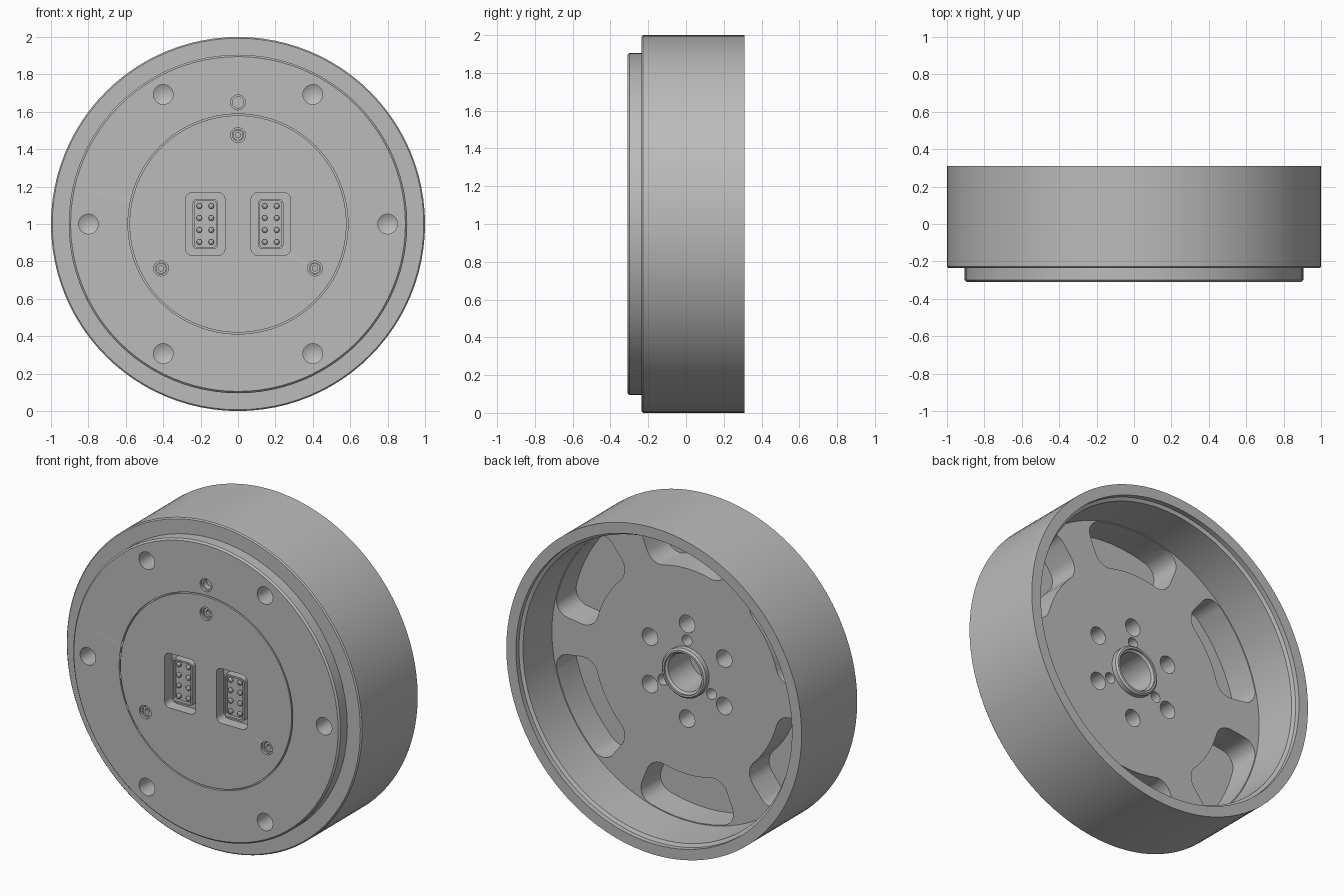
import bpy, bmesh
from math import sin, cos, pi, radians
from mathutils import Vector

if "Cube" in bpy.data.objects:
    bpy.data.objects.remove(bpy.data.objects["Cube"])

grey = bpy.data.materials.new("metal grey")
grey.use_nodes = True
COLOUR = (0.5, 0.5, 0.5, 1)
grey.diffuse_color = COLOUR
grey.node_tree.nodes["Principled BSDF"].inputs["Base Color"].default_value = COLOUR

FRONT, STEP, BACK, FLOOR = -0.31, -0.235, 0.31, -0.01


def lathe(bm, profile, centre=(0, 0), sides=24, closed=False):
    """Spin (radius, y) points about a y-parallel axis at centre (x, z - 1)."""
    c = Vector((centre[0], 0, 1 + centre[1]))
    verts = [bm.verts.new(c + Vector((r, y, 0))) for r, y in profile]
    pairs = list(zip(verts, verts[1:])) + ([(verts[-1], verts[0])] if closed else [])
    edges = [bm.edges.new(p) for p in pairs]
    spun = bmesh.ops.spin(bm, geom=verts + edges, cent=c, axis=(0, 1, 0),
                          angle=2 * pi, steps=sides, use_duplicate=False)
    bmesh.ops.remove_doubles(bm, verts=bm.verts, dist=1e-5)


def prism(bm, outline, y0, y1):
    """Extrude an (x, z - 1) outline from y0 to y1."""
    face = bm.faces.new([bm.verts.new((x, y0, 1 + z)) for x, z in outline])
    out = bmesh.ops.extrude_face_region(bm, geom=[face])["geom"]
    moved = [v for v in out if isinstance(v, bmesh.types.BMVert)]
    bmesh.ops.translate(bm, verts=moved, vec=(0, y1 - y0, 0))


def rounded(w, h, rad, steps=5):
    """Corner-rounded rectangle outline about the origin."""
    pts = []
    for k, (sx, sz) in enumerate([(1, 1), (-1, 1), (-1, -1), (1, -1)]):
        for i in range(steps + 1):
            a = (k + i / steps) * pi / 2
            pts.append((sx * (w / 2 - rad) + rad * cos(a), sz * (h / 2 - rad) + rad * sin(a)))
    return pts


def polar(r, degrees):
    return r * cos(radians(degrees)), r * sin(radians(degrees))


def finish(bm, name):
    bmesh.ops.recalc_face_normals(bm, faces=bm.faces)
    mesh = bpy.data.meshes.new(name)
    bm.to_mesh(mesh)
    bm.free()
    mesh.materials.append(grey)
    obj = bpy.data.objects.new(name, mesh)
    bpy.context.collection.objects.link(obj)
    return obj


def smooth(obj):
    bpy.ops.object.select_all(action="DESELECT")
    obj.select_set(True)
    bpy.context.view_layer.objects.active = obj
    bpy.ops.object.shade_smooth_by_angle(angle=radians(30))


def cut(obj, bm):
    """Subtract the cutter mesh and drop the cutter."""
    cutter = finish(bm, "cutter")
    mod = obj.modifiers.new("cut", "BOOLEAN")
    mod.object, mod.operation, mod.solver = cutter, "DIFFERENCE", "EXACT"
    bpy.ops.object.select_all(action="DESELECT")
    bpy.context.view_layer.objects.active = obj
    bpy.ops.object.modifier_apply(modifier=mod.name)
    bpy.data.objects.remove(cutter)


# Drum: stepped front, open back with rim lip, floor and hub collar
bm = bmesh.new()
lathe(bm, [(0, FRONT), (0.895, FRONT), (0.905, FRONT + 0.01), (0.905, STEP),
           (0.993, STEP), (1, STEP + 0.007), (1, BACK), (0.935, BACK),
           (0.935, BACK - 0.03), (0.915, BACK - 0.04), (0.915, FLOOR),
           (0.15, FLOOR), (0.15, FLOOR + 0.03), (0.14, FLOOR + 0.04), (0, FLOOR + 0.04)],
      sides=96)
drum = finish(bm, "drum_body")

# Front cuts: round seam, drilled holes, screw sockets, connector pockets
bm = bmesh.new()
lathe(bm, [(0.58, FRONT - 0.1), (0.588, FRONT - 0.1), (0.588, FRONT + 0.02), (0.58, FRONT + 0.02)],
      sides=96, closed=True)
for k in range(6):
    lathe(bm, [(0, FRONT - 0.1), (0.053, FRONT - 0.1), (0.053, FRONT + 0.12), (0, FRONT + 0.15)],
          polar(0.8, 60 * k))
sockets = [polar(0.475, a) for a in (90, 210, 330)] + [(0, 0.65)]
for c in sockets:
    lathe(bm, [(0, FRONT - 0.1), (0.04, FRONT - 0.1), (0.04, FRONT + 0.015),
               (0.03, FRONT + 0.015), (0.03, FRONT + 0.05), (0, FRONT + 0.05)], c)
for side in (-1, 1):
    prism(bm, [(x + side * 0.175, z) for x, z in rounded(0.21, 0.335, 0.035)],
          FRONT - 0.1, FRONT + 0.07)
cut(drum, bm)

# Back cuts: hub bore, bolt holes, dowel holes, arc-shaped pockets
bm = bmesh.new()
lathe(bm, [(0, 0.1), (0.128, 0.1), (0.128, FLOOR + 0.03), (0.115, FLOOR + 0.02),
           (0.115, -0.2), (0, -0.2)], sides=48)
for k in range(6):
    lathe(bm, [(0, 0.1), (0.053, 0.1), (0.053, -0.2), (0, -0.2)], polar(0.29, 30 + 60 * k))
for k in range(3):
    lathe(bm, [(0, 0.1), (0.033, 0.1), (0.033, -0.2), (0, -0.2)], polar(0.19, 90 + 120 * k))
IN, OUT, HALF, ROUND = 0.63, 0.91, 22, 0.09
for k in range(6):
    mid = 30 + 60 * k
    pts = []
    for r, sr, sa in ((OUT, 1, 1), (IN, -1, 1), (IN, -1, -1), (OUT, 1, -1)):
        # Rounded corner in (radius, angle) space
        rc = r - sr * ROUND
        swing = ROUND / rc * 180 / pi
        corner = []
        for i in range(7):
            t = i / 6 * pi / 2
            corner.append(polar(rc + sr * ROUND * cos(t), mid + sa * (HALF - swing + swing * sin(t))))
        pts += corner if sr == sa else corner[::-1]
        if sr == -1 and sa == 1:
            edge = HALF - swing
            pts += [polar(IN, mid + edge * (1 - i / 3)) for i in range(1, 6)]
    edge = HALF - ROUND / (OUT - ROUND) * 180 / pi
    pts += [polar(OUT, mid + edge * (i / 3 - 1)) for i in range(1, 6)]
    prism(bm, pts, 0.1, -0.2)
cut(drum, bm)
smooth(drum)

# Screws seated in the sockets
for n, c in enumerate(sockets[:3]):
    bm = bmesh.new()
    lathe(bm, [(0, FRONT + 0.04), (0.014, FRONT + 0.04), (0.014, FRONT + 0.02),
               (0.028, FRONT + 0.02), (0.028, FRONT + 0.05), (0, FRONT + 0.05)], c)
    smooth(finish(bm, f"screw_{n + 1}"))

# Connectors: framed blocks with a grid of contact pins
for side, label in ((-1, "right"), (1, "left")):
    cx = side * 0.175
    bm = bmesh.new()
    prism(bm, [(x + cx, z) for x, z in rounded(0.135, 0.265, 0.02)], FRONT + 0.02, FRONT + 0.075)
    block = finish(bm, f"{label}_connector")
    bm = bmesh.new()
    prism(bm, [(x + cx, z) for x, z in rounded(0.115, 0.245, 0.012)], FRONT - 0.1, FRONT + 0.04)
    cut(block, bm)
    smooth(block)
    bm = bmesh.new()
    for col in (-1, 1):
        for row in range(4):
            lathe(bm, [(0, FRONT + 0.022), (0.009, FRONT + 0.024), (0.015, FRONT + 0.03),
                       (0.015, FRONT + 0.045), (0, FRONT + 0.045)],
                  (cx + col * 0.032, (row - 1.5) * 0.064), sides=12)
    smooth(finish(bm, f"{label}_pins"))
